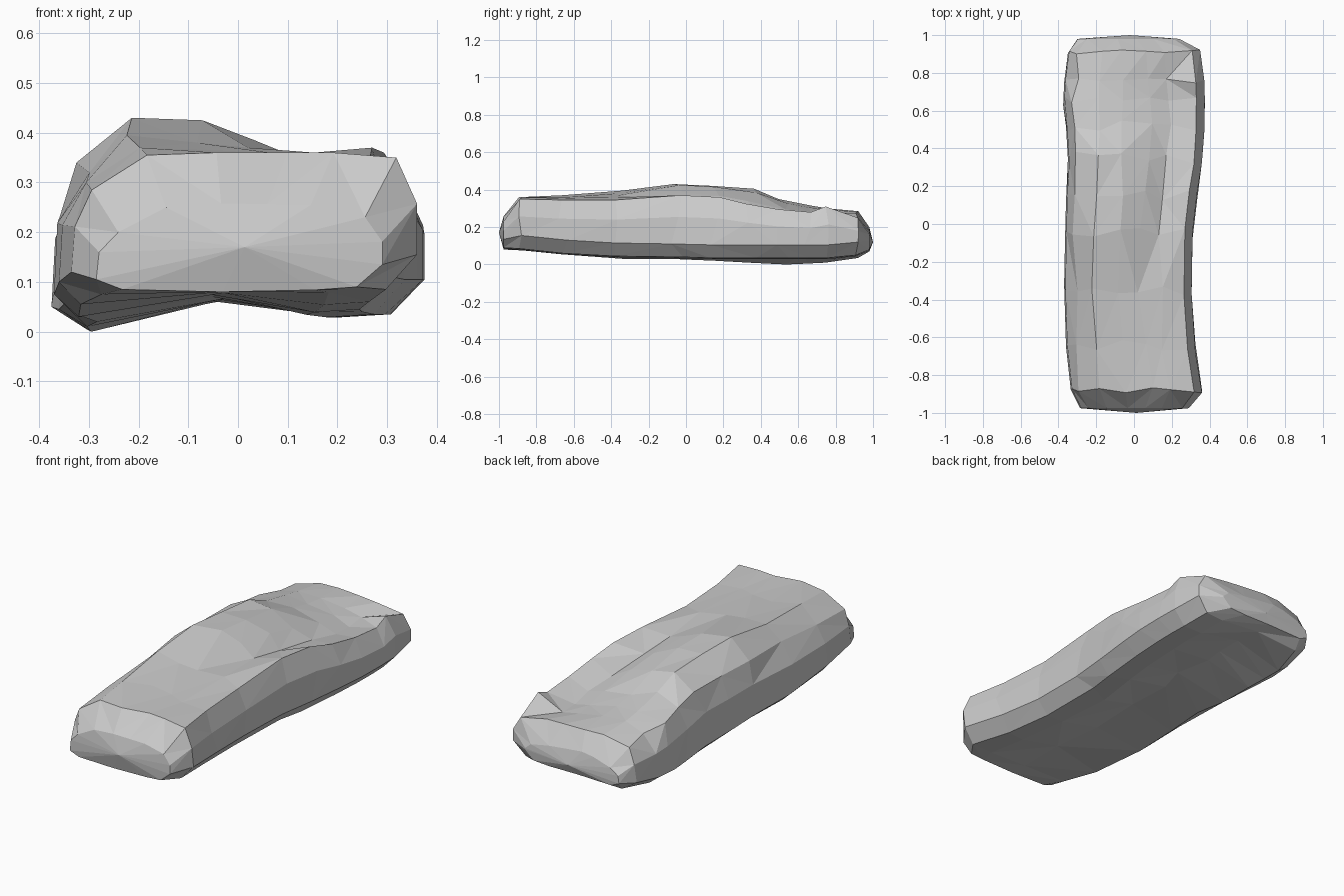
import bpy, bmesh, random
from mathutils import Vector

if "Cube" in bpy.data.objects:
    bpy.data.objects.remove(bpy.data.objects["Cube"])

random.seed(11)

# Stations along the slab: y, left x, right x,
# top heights (shoulder, crest, middle, groove, right ridge), bottom heights (right, middle, left)
STATIONS = [
    (-0.975, -.285, .29, .20, .25, .258, .255, .23, .09, .08, .085),
    (-0.88, -.335, .36, .285, .355, .36, .36, .35, .085, .08, .075),
    (-0.65, -.36, .325, .30, .37, .365, .355, .345, .06, .078, .055),
    (-0.35, -.37, .305, .32, .395, .38, .36, .345, .045, .075, .03),
    (-0.05, -.365, .31, .34, .43, .425, .345, .37, .04, .075, .03),
    (0.15, -.36, .335, .34, .42, .415, .32, .36, .035, .07, .02),
    (0.35, -.35, .36, .34, .405, .385, .29, .325, .035, .07, .01),
    (0.52, -.36, .372, .31, .35, .325, .265, .295, .035, .065, .0),
    (0.64, -.375, .375, .285, .315, .305, .25, .28, .035, .065, .005),
    (0.76, -.37, .372, .27, .30, .295, .255, .31, .035, .065, .01),
    (0.91, -.35, .35, .25, .285, .285, .275, .25, .05, .06, .035),
    (0.98, -.30, .24, .16, .19, .20, .18, .16, .08, .075, .07),
]
TOP = (.08, .24, .41, .60, .75, .94)
BOTTOM = (.91, .76, .46, .09)


def make_ring(bm, i, s):
    y, xl, xr = s[:3]
    top, bot = list(s[3:8]), list(s[8:])
    end = i in (0, len(STATIONS) - 1)
    low = .02 if end else .045
    # near-vertical side walls, each with a lower and an upper corner
    left = [(0, bot[2] + low), (.01, bot[2] + .65 * (top[0] - bot[2]))]
    right = [(1, bot[0] + .65 * (top[4] - bot[0])), (1, bot[0] + low + .025)]
    top.insert(3, .5 * (top[2] + top[3]))
    bot.insert(1, bot[0] - .006)
    pts = left + list(zip(TOP, top)) + right + list(zip(BOTTOM, bot))
    ring = []
    for f, z in pts:
        dx = random.uniform(-.018, .018) if .05 < f < .9 else 0
        dy = 0 if end else random.uniform(-.035, .035) * (.4 if abs(y) > .7 else 1)
        ring.append(bm.verts.new((xl + (xr - xl) * f + dx, y + dy, z)))
    return ring


# Rock slab body
bm = bmesh.new()
rings = [make_ring(bm, i, s) for i, s in enumerate(STATIONS)]
for a, b in zip(rings, rings[1:]):
    for j in range(len(a)):
        k = (j + 1) % len(a)
        quad = (a[j], a[k], b[k], b[j])
        # irregular diagonals give the chipped facets
        d = random.randint(0, 1)
        bm.faces.new((quad[d], quad[d + 1], quad[d + 2]))
        bm.faces.new((quad[d], quad[d + 2], quad[(d + 3) % 4]))

# Blunt ends
for ring, y, z in ((rings[0], -1, .17), (rings[-1], 1, .12)):
    c = sum((v.co for v in ring), Vector()) / len(ring)
    tip = bm.verts.new((c.x, y, z))
    for j in range(len(ring)):
        bm.faces.new((ring[j], ring[(j + 1) % len(ring)], tip))

bmesh.ops.recalc_face_normals(bm, faces=bm.faces)

# Rest on the ground
low = min(v.co.z for v in bm.verts)
for v in bm.verts:
    v.co.z -= low

mesh = bpy.data.meshes.new("rock_slab")
bm.to_mesh(mesh)
bm.free()
bpy.context.collection.objects.link(bpy.data.objects.new("rock_slab", mesh))
